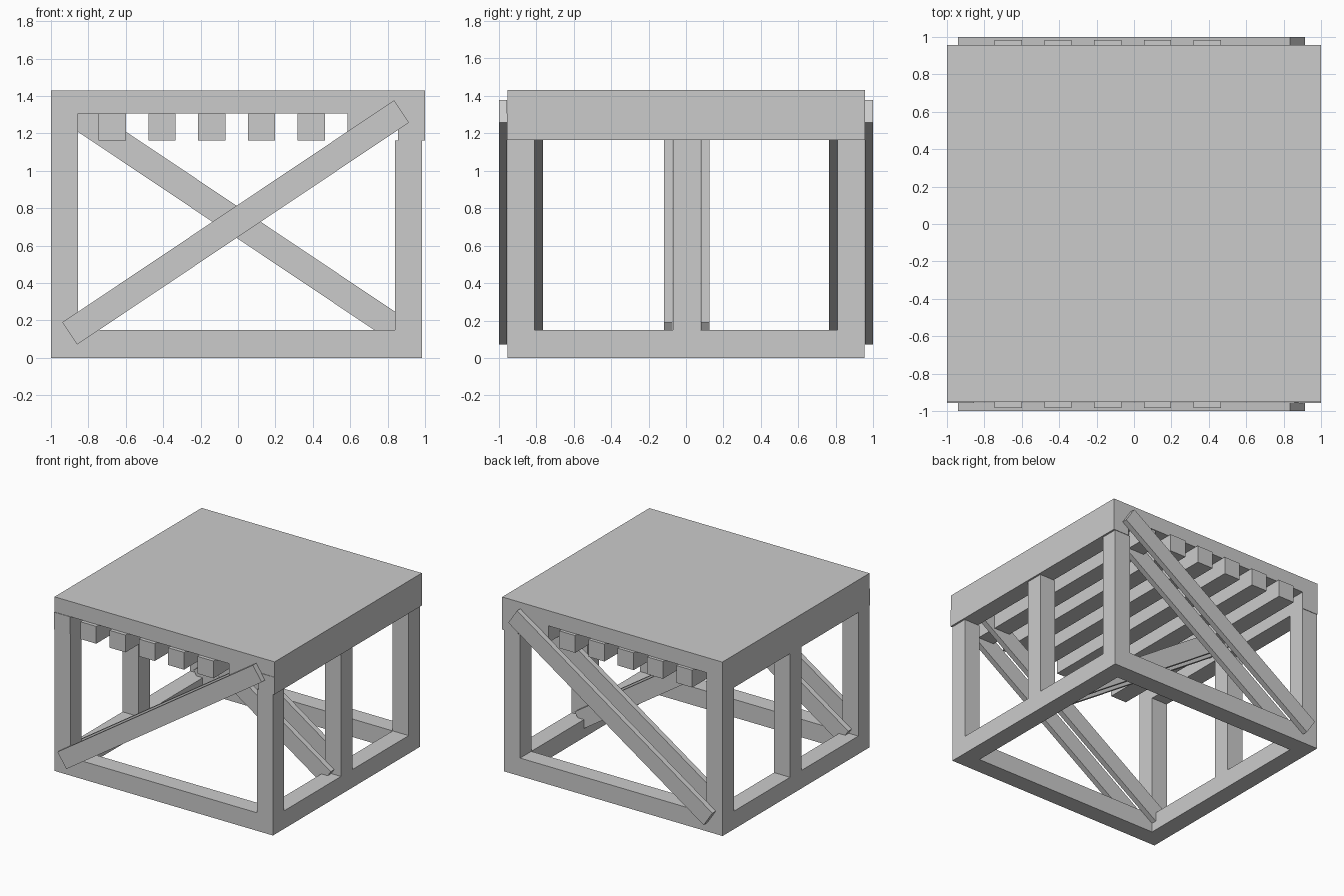
import bpy, math

if "Cube" in bpy.data.objects:
    bpy.data.objects.remove(bpy.data.objects["Cube"])


def box(name, x, y, z):
    """Axis-aligned block from (min, max) ranges."""
    bpy.ops.mesh.primitive_cube_add(
        size=1, location=[(r[0] + r[1]) / 2 for r in (x, y, z)])
    ob = bpy.context.object
    ob.name = name
    ob.scale = [r[1] - r[0] for r in (x, y, z)]
    bpy.ops.object.transform_apply(location=False, rotation=False, scale=True)
    return ob


def brace(name, start, end, y):
    """Diagonal plank between two (x, z) end midpoints."""
    dx, dz = end[0] - start[0], end[1] - start[1]
    length = math.hypot(dx, dz)
    ob = box(name, (-length / 2, length / 2), (-0.0225, 0.0225), (-0.0715, 0.0715))
    ob.location = ((start[0] + end[0]) / 2, y, (start[1] + end[1]) / 2)
    ob.rotation_euler = (0, -math.atan2(dz, dx), 0)
    return ob


BEAM_Z = (1.163, 1.305)

# Deck
box("deck", (-1, 1), (-0.953, 0.957), (1.305, 1.43))

# Two side frames: sill, three posts and a top beam each
for side, x, beam_x in (("left", (-1, -0.855), (-1, -0.855)),
                        ("right", (0.84, 0.985), (0.855, 1))):
    box(side + "_sill", x, (-0.953, 0.953), (0, 0.148))
    box(side + "_top_beam", beam_x, (-0.957, 0.957), BEAM_Z)
    for label, y in (("front", (-0.953, -0.808)), ("middle", (-0.07, 0.078)),
                     ("back", (0.808, 0.953))):
        box(f"{side}_{label}_post", x, y, (0.148, 1.163))

# Front and back sills
for label, y in (("front", (-0.953, -0.808)), ("back", (0.808, 0.953))):
    box(label + "_sill", (-0.855, 0.84), y, (0, 0.148))

# Joists under the deck; the last one is trimmed to clear the braces
for i in range(6):
    x0 = -0.745 + i * 0.266
    reach = 0.983 if i < 5 else 0.95
    box("joist", (x0, x0 + 0.145), (-reach, reach), BEAM_Z)

# Paired braces clasping the front and back posts
for y in (-0.9775, -0.786, 0.786, 0.9775):
    brace("outer_brace", (-0.90, 0.13), (0.875, 1.3175), y)

# Opposite braces clasping the middle posts
for y in (-0.0945, 0.1025):
    brace("middle_brace", (-0.89, 1.3175), (0.885, 0.13), y)
